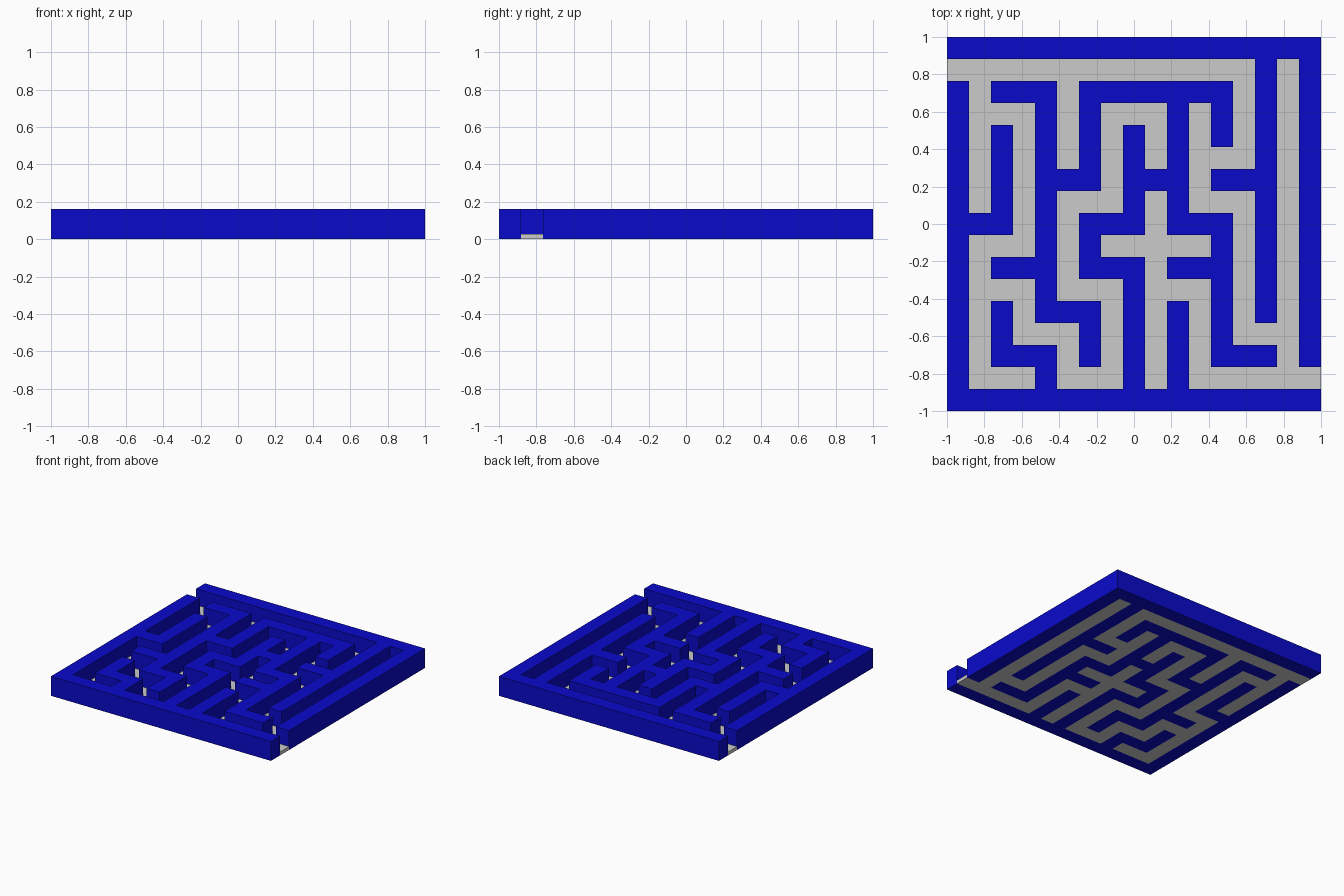
import bpy, bmesh, math

if "Cube" in bpy.data.objects:
    bpy.data.objects.remove(bpy.data.objects["Cube"])

# The maze is 17 x 17 square cells; walls run along the even rows and columns.
N = 17
CELL = 2 / N
WALL_HEIGHT, FLOOR_HEIGHT = 0.16, 0.028

# Wall runs (start, end) counted in steps of two cells from the back left corner
ACROSS = {0: [(0, 8)], 1: [(1, 2), (3, 6)], 3: [(2, 3), (4, 5), (6, 7)],
          4: [(0, 1), (3, 4), (5, 6)], 5: [(1, 2), (3, 4), (5, 6)],
          6: [(2, 3)], 7: [(1, 2), (6, 7)], 8: [(0, 8)]}
ALONG = {0: [(1, 8)], 1: [(2, 4), (6, 7)], 2: [(1, 6), (7, 8)],
         3: [(1, 3), (4, 5), (6, 7)], 4: [(2, 4), (5, 8)], 5: [(1, 4), (6, 8)],
         6: [(1, 2), (4, 7)], 7: [(0, 6)], 8: [(0, 7)]}


def material(name, rgb):
    m = bpy.data.materials.new(name)
    m.diffuse_color = (*rgb, 1)
    m.use_nodes = True
    m.node_tree.nodes["Principled BSDF"].inputs["Base Color"].default_value = m.diffuse_color
    return m


def run_cells(runs):
    """Yield (line, position) for every cell covered by the runs."""
    for line, spans in runs.items():
        for start, end in spans:
            for k in range(2 * start, 2 * end + 1):
                yield 2 * line, k


def build(name, cells, height, mat):
    """Extrude a set of cells into one joined solid."""
    bm = bmesh.new()

    def quad(points):
        bm.faces.new([bm.verts.new((x * CELL - 1, y * CELL - 1, z)) for x, y, z in points])

    for x, y in sorted(cells):
        ring = [(x, y), (x + 1, y), (x + 1, y + 1), (x, y + 1)]
        quad([(*p, height) for p in ring])
        quad([(*p, 0) for p in reversed(ring)])
        # side faces only where the neighbour is different
        for i, (dx, dy) in enumerate([(0, -1), (1, 0), (0, 1), (-1, 0)]):
            if (x + dx, y + dy) not in cells:
                a, b = ring[i], ring[(i + 1) % 4]
                quad([(*a, 0), (*b, 0), (*b, height), (*a, height)])
    bmesh.ops.remove_doubles(bm, verts=bm.verts, dist=1e-4)
    bmesh.ops.dissolve_limit(bm, angle_limit=math.radians(1), verts=bm.verts, edges=bm.edges)
    bmesh.ops.triangulate(bm, faces=[f for f in bm.faces if len(f.verts) > 4])
    mesh = bpy.data.meshes.new(name)
    bm.to_mesh(mesh)
    bm.free()
    mesh.materials.append(mat)
    obj = bpy.data.objects.new(name, mesh)
    bpy.context.collection.objects.link(obj)


walls = {(k, N - 1 - line) for line, k in run_cells(ACROSS)}
walls |= {(line, N - 1 - k) for line, k in run_cells(ALONG)}
paths = {(x, y) for x in range(N) for y in range(N)} - walls

# Tall blue walls and the thin grey path floor between them
build("maze_walls", walls, WALL_HEIGHT, material("blue", (0.003, 0.003, 0.6)))
build("path_floor", paths, FLOOR_HEIGHT, material("light grey", (0.6, 0.6, 0.6)))
